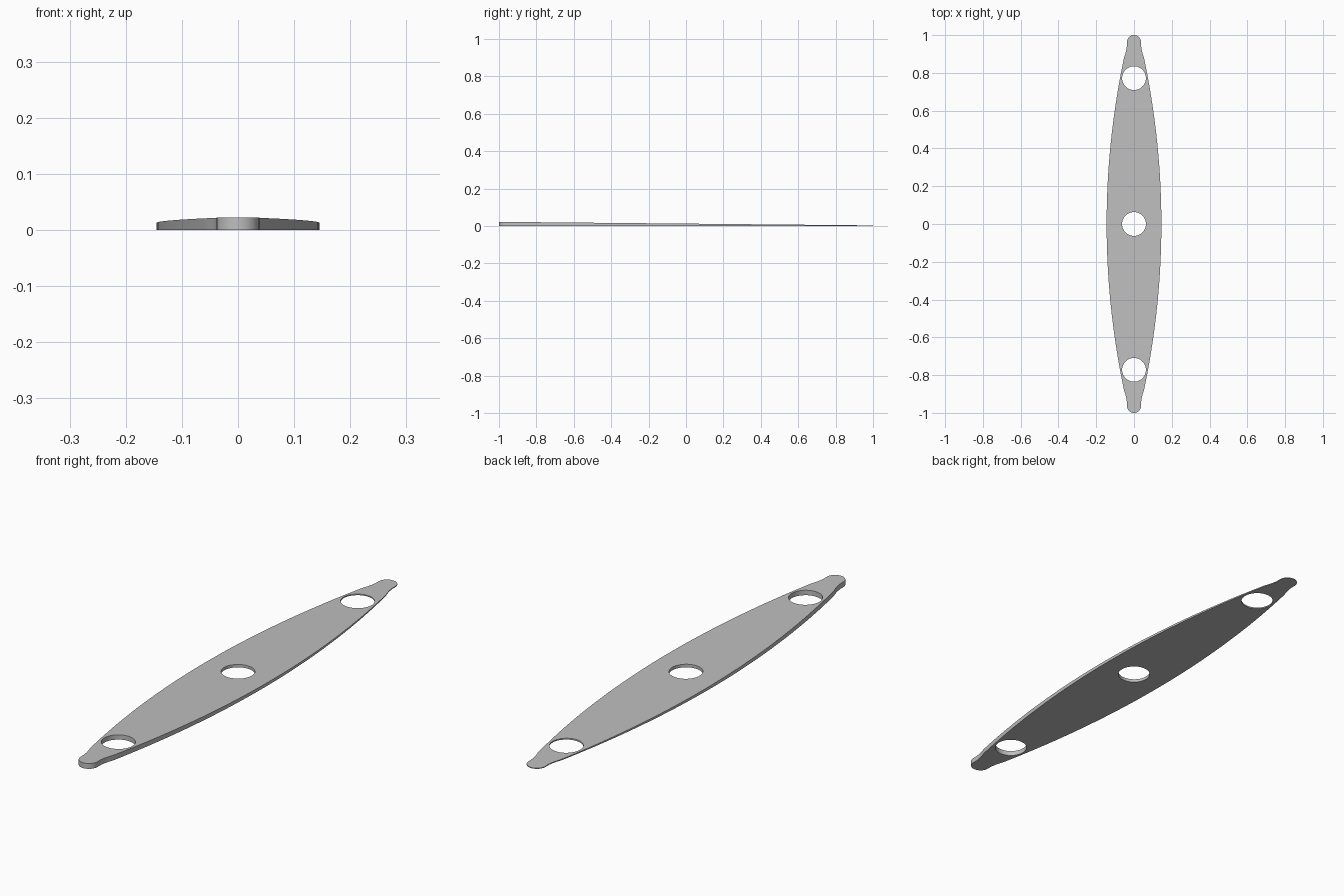
import bpy
import bmesh
import math
from mathutils import Matrix

cube = bpy.data.objects.get("Cube")
if cube:
    bpy.data.objects.remove(cube, do_unlink=True)

HALF_WIDTH, TIP_R, HOLE_R, HOLE_Y = 0.145, 0.038, 0.063, 0.772
TIP_Y = 1 - TIP_R


def top_z(y):
    """Thickness of the plate, thinning evenly towards the back."""
    return 0.0125 - 0.0095 * y


def side_x(y):
    """Half width of the bowed sides."""
    return HALF_WIDTH - 0.119 * y * y


# One quarter of the outline: bowed side, hollow neck, round tip
quarter = [(side_x(0.88 * i / 20), 0.88 * i / 20) for i in range(21)]
quarter += [(0.046, 0.9), (0.041, 0.92), (0.038, 0.94)]
quarter += [(TIP_R * math.cos(a), TIP_Y + TIP_R * math.sin(a))
            for a in (math.pi / 2 * i / 10 for i in range(11))]

# Mirror the quarter into the full outline
half = quarter + [(-x, y) for x, y in reversed(quarter[:-1])]
outline = half + [(-x, -y) for x, y in half[1:-1]]

# Plate: extruded outline with a sloping top
bm = bmesh.new()
base = bm.faces.new([bm.verts.new((x, y, 0)) for x, y in outline])
extruded = bmesh.ops.extrude_face_region(bm, geom=[base])
for v in extruded["geom"]:
    if isinstance(v, bmesh.types.BMVert):
        v.co.z = top_z(v.co.y)
bmesh.ops.recalc_face_normals(bm, faces=bm.faces)
mesh = bpy.data.meshes.new("tapered_plate")
bm.to_mesh(mesh)
bm.free()
plate = bpy.data.objects.new("tapered_plate", mesh)
bpy.context.collection.objects.link(plate)

# Three round holes along the middle
bm = bmesh.new()
for y in (-HOLE_Y, 0, HOLE_Y):
    bmesh.ops.create_cone(bm, cap_ends=True, segments=48, radius1=HOLE_R,
                          radius2=HOLE_R, depth=0.2,
                          matrix=Matrix.Translation((0, y, 0)))
cut_mesh = bpy.data.meshes.new("hole_cutter")
bm.to_mesh(cut_mesh)
bm.free()
cutter = bpy.data.objects.new("hole_cutter", cut_mesh)
bpy.context.collection.objects.link(cutter)
cutter.hide_render = True

holes = plate.modifiers.new("holes", 'BOOLEAN')
holes.operation = 'DIFFERENCE'
holes.solver = 'EXACT'
holes.object = cutter

bpy.ops.object.select_all(action='DESELECT')
plate.select_set(True)
bpy.context.view_layer.objects.active = plate
bpy.ops.object.modifier_apply(modifier=holes.name)
bpy.data.objects.remove(cutter, do_unlink=True)

# Plain grey finish
grey = bpy.data.materials.new("plain_grey")
grey.use_nodes = True
colour = (0.52, 0.52, 0.52, 1)
grey.diffuse_color = colour
grey.node_tree.nodes["Principled BSDF"].inputs["Base Color"].default_value = colour
plate.data.materials.clear()
plate.data.materials.append(grey)
bpy.ops.object.shade_smooth_by_angle(angle=math.radians(30))
